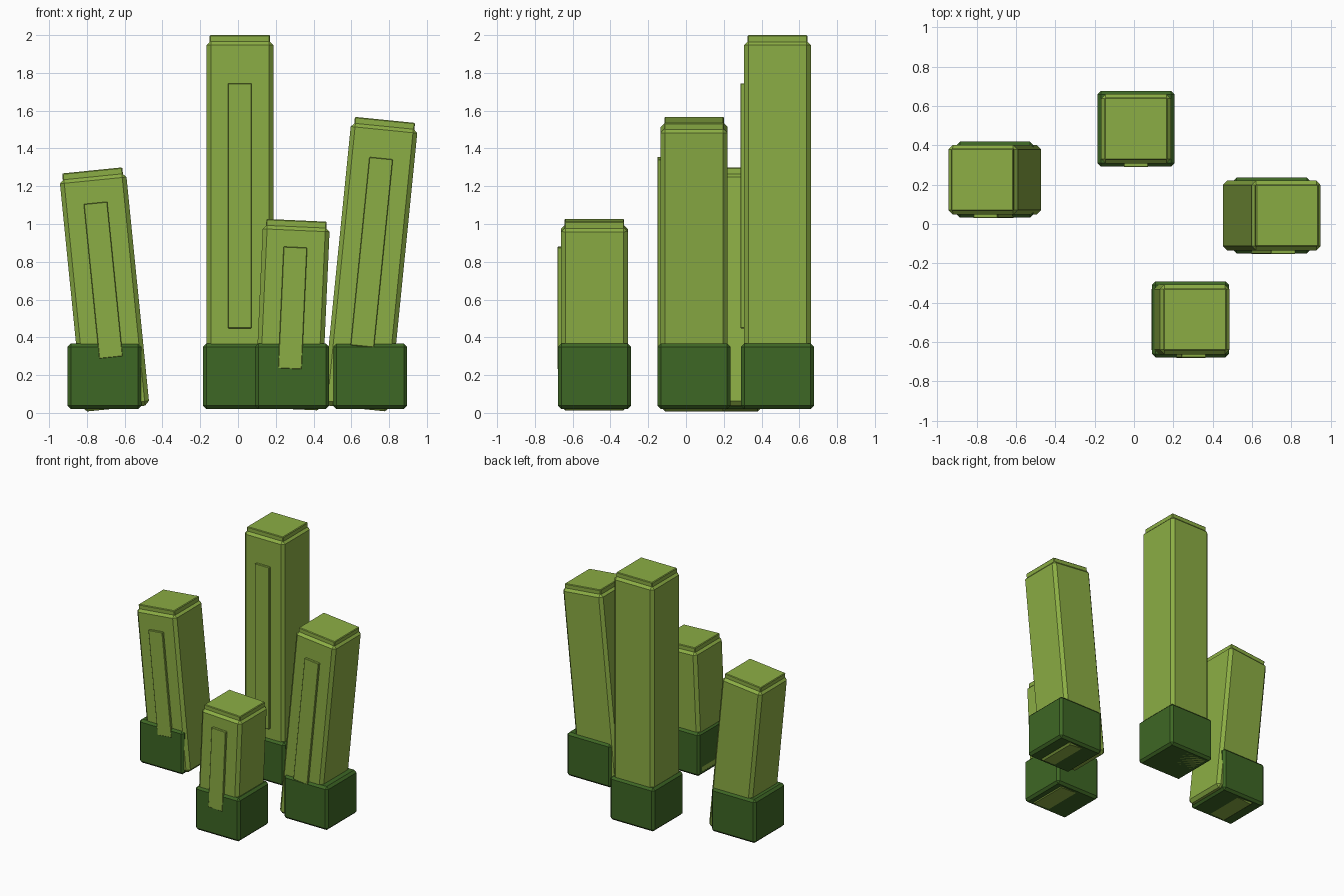
import bpy
from mathutils import Matrix, Vector

cube = bpy.data.objects.get("Cube")
if cube:
    bpy.data.objects.remove(cube, do_unlink=True)


def material(name, rgb):
    mat = bpy.data.materials.new(name)
    mat.use_nodes = True
    color = (*rgb, 1.0)
    mat.diffuse_color = color
    mat.node_tree.nodes["Principled BSDF"].inputs["Base Color"].default_value = color
    return mat


leaf_green = material("leaf_green", (0.26, 0.42, 0.058))
dark_green = material("dark_green", (0.048, 0.135, 0.018))


def block(name, frame, center, size, bevel, mat):
    """Chamfered box placed inside a part's own tilted frame."""
    bpy.ops.mesh.primitive_cube_add(size=1)
    obj = bpy.context.object
    obj.name = name
    obj.data.name = name
    obj.data.transform(Matrix.Diagonal((*size, 1)))
    obj.matrix_world = frame @ Matrix.Translation(center)
    obj.data.materials.append(mat)
    mod = obj.modifiers.new("chamfer", "BEVEL")
    mod.width = bevel
    mod.segments = 1
    return obj


GROUND = 0.02
STALK_W = 0.354
BASE = Vector((0.392, 0.386, 0.348))
CAP_H = 0.05


def stalk(name, x, y, length, tilt):
    # Upright dark base
    upright = Matrix.Translation((x, y, GROUND))
    block(name + "_base", upright, (0, 0, BASE.z / 2), BASE, 0.018, dark_green)

    # Stalk leaning about its own middle
    lean = Matrix.Translation((x, y, GROUND + length / 2)) @ Matrix.Rotation(tilt, 4, "Y")
    block(name + "_stalk", lean, (0, 0, 0), (STALK_W, STALK_W, length), 0.023, leaf_green)

    # Thin cap on the top end
    block(name + "_cap", lean, (0, 0, length / 2 + 0.005),
          (0.32, 0.316, CAP_H), 0.005, leaf_green)

    # Raised rib on the front face
    block(name + "_rib", lean, (0, -0.18, length * 0.052),
          (0.125, 0.03, length * 0.665), 0.003, leaf_green)


stalk("tall", 0.01, 0.484, 1.95, 0.0)
stalk("left", 0.70, 0.043, 1.505, 0.1)
stalk("right", -0.707, 0.225, 1.237, -0.1)
stalk("short", 0.287, -0.485, 0.97, 0.045)
